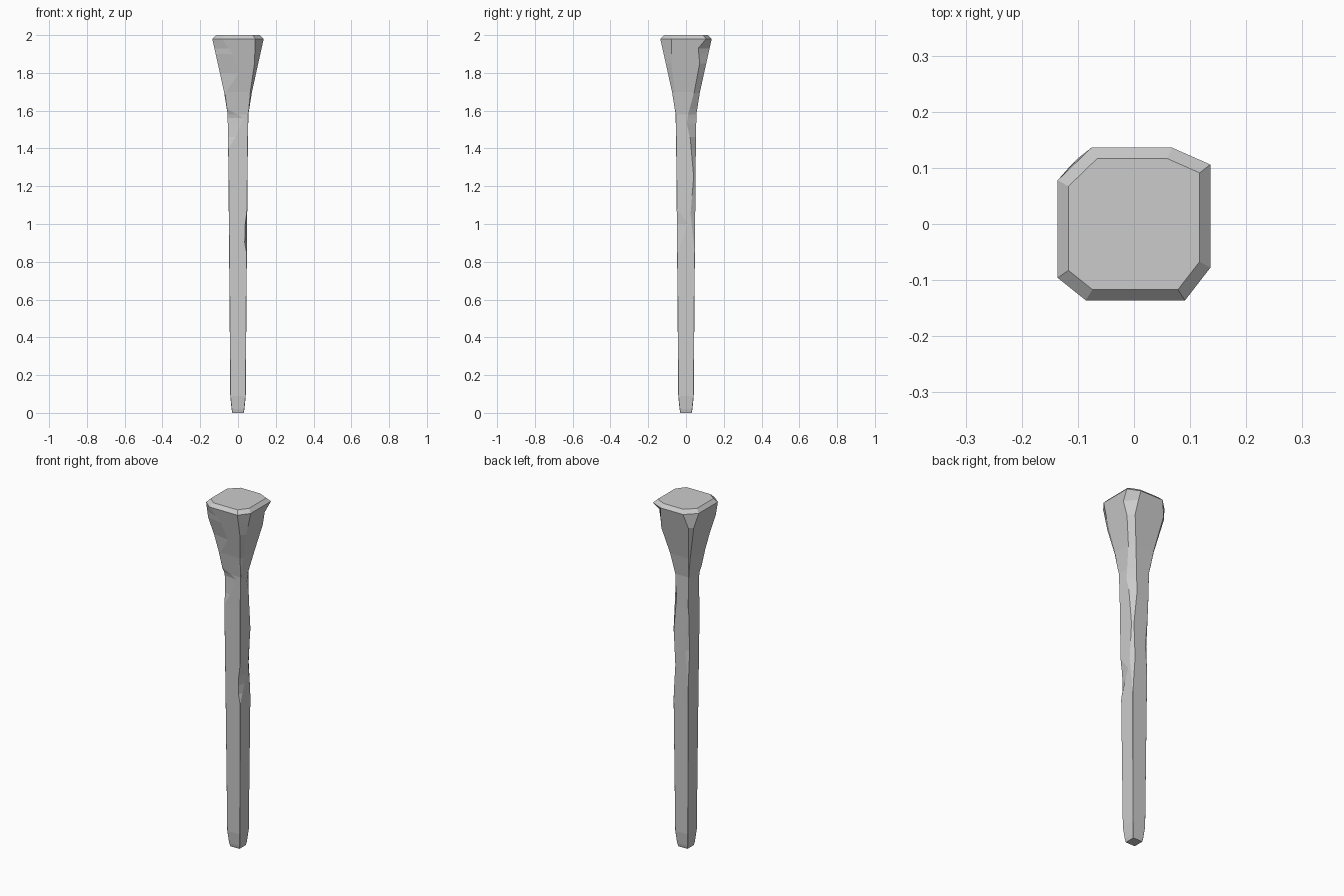
import bpy, bmesh

if "Cube" in bpy.data.objects:
    bpy.data.objects.remove(bpy.data.objects["Cube"])

# Post half-width by height: blunt foot, slim shaft, flared head
WIDTH = [(0, .03), (.02, .034), (.09, .041), (.85, .047), (1.4, .052),
         (1.58, .055), (1.7, .074), (1.98, .136)]

# Chipped corners: (height, chip along x, chip along y), zero means a sharp edge
CHIPS = {
    (1, -1): [(0, 0, 0), (.84, 0, 0), (.9, .012, .02), (1.0, .01, .06), (1.08, 0, 0),
              (1.58, 0, 0), (1.85, .02, .03), (1.98, .045, .058)],
    (1, 1): [(0, 0, 0), (.85, 0, 0), (1.05, .015, .025), (1.25, .008, .01), (1.45, .03, .03),
             (1.53, .025, .05), (1.7, .025, .03), (1.85, .025, .035), (1.93, .05, .06),
             (1.98, .068, .03)],
    (-1, 1): [(0, 0, 0), (.95, 0, 0), (1.15, .02, .012), (1.4, 0, 0),
              (1.6, 0, 0), (1.9, .02, .02), (1.98, .06, .058)],
    (-1, -1): [(0, 0, 0), (1.4, 0, 0), (1.46, .04, .012), (1.56, .085, .012), (1.61, 0, 0),
               (1.69, .004, .004), (1.8, .1, .015), (1.9, .09, .015), (1.98, .05, .04)],
}


def sample(keys, z):
    for a, b in zip(keys, keys[1:]):
        if z <= b[0]:
            t = (z - a[0]) / (b[0] - a[0])
            return [p + (q - p) * t for p, q in zip(a[1:], b[1:])]
    return list(keys[-1][1:])


bm = bmesh.new()


def ring(z, level, scale=1.0):
    h = sample(WIDTH, level)[0]
    pts = []
    for (sx, sy), keys in CHIPS.items():
        cx, cy = (max(c, .0015) for c in sample(keys, level))
        along_x = (sx * (h - cx), sy * h)
        along_y = (sx * h, sy * (h - cy))
        pts += [along_x, along_y] if sx * sy < 0 else [along_y, along_x]
    return [bm.verts.new((x * scale, y * scale, z)) for x, y in pts]


# Loft the rings from foot to head, ending in a bevelled top
levels = sorted({k[0] for keys in [WIDTH, *CHIPS.values()] for k in keys})
rings = [ring(z, z) for z in levels] + [ring(2.0, 1.98, .86)]
for lo, hi in zip(rings, rings[1:]):
    for i in range(8):
        j = (i + 1) % 8
        bm.faces.new((lo[i], lo[j], hi[j], hi[i]))
bm.faces.new(rings[0][::-1])
bm.faces.new(rings[-1])
bmesh.ops.recalc_face_normals(bm, faces=bm.faces)

mesh = bpy.data.meshes.new("wooden_post")
bm.to_mesh(mesh)
bm.free()
bpy.context.collection.objects.link(bpy.data.objects.new("wooden_post", mesh))
